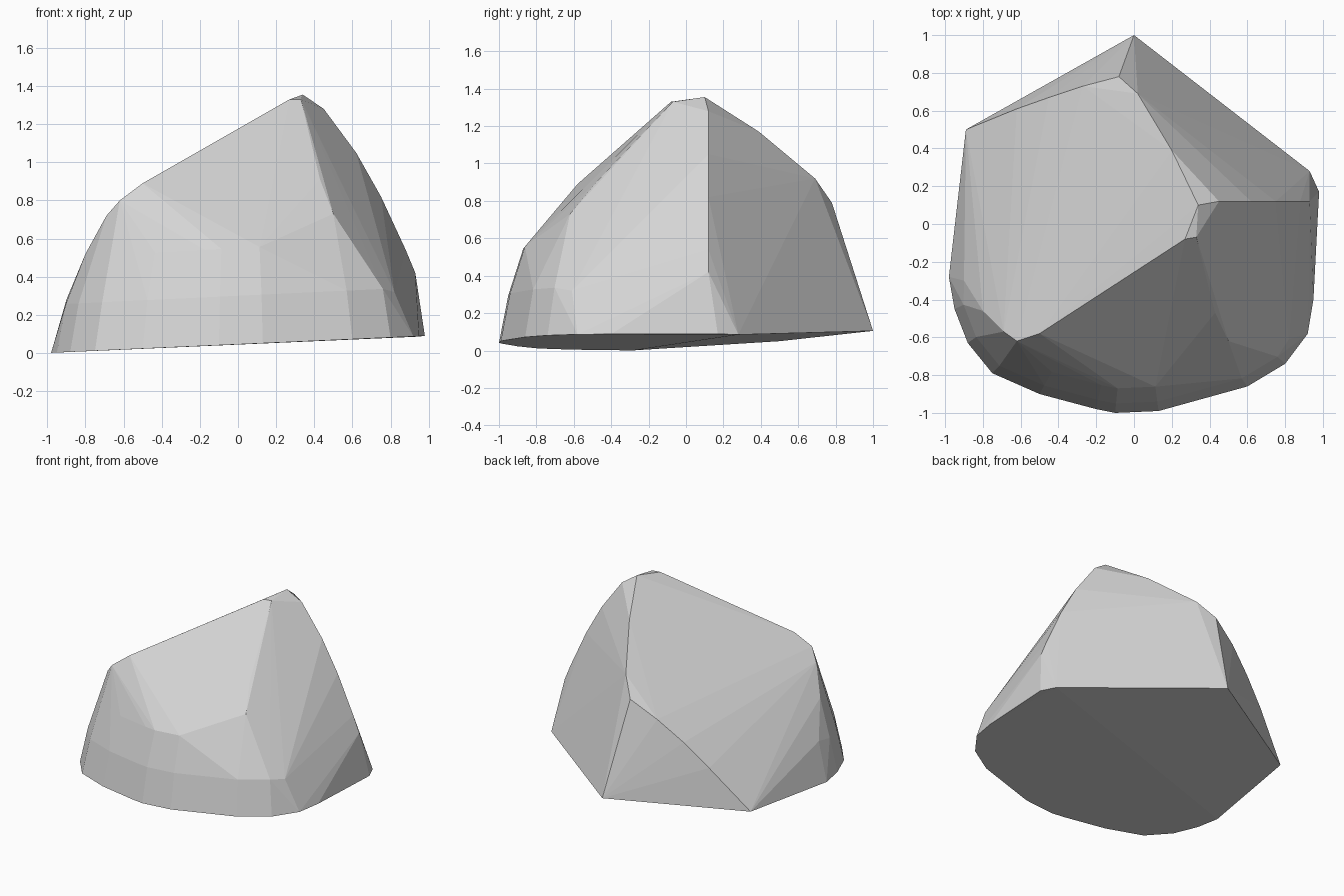
import bpy
import bmesh
import math
from mathutils import Vector

default_cube = bpy.data.objects.get("Cube")
if default_cube:
    bpy.data.objects.remove(default_cube, do_unlink=True)


def make_material(name, colour):
    material = bpy.data.materials.new(name)
    material.use_nodes = True
    material.diffuse_color = colour
    shader = material.node_tree.nodes["Principled BSDF"]
    shader.inputs["Base Color"].default_value = colour
    shader.inputs["Roughness"].default_value = 0.9
    return material


def ring(outline, scale, height):
    """Shrink the outline and lift it, tilted like the underside."""
    return [Vector((x * scale, y * scale, height + 0.045 * x)) for x, y in outline]


def hull_object(name, points, material):
    """Wrap a faceted solid around the given points."""
    mesh = bpy.data.meshes.new(name)
    bm = bmesh.new()
    for point in points:
        bm.verts.new(point)
    result = bmesh.ops.convex_hull(bm, input=bm.verts)
    loose = set(result["geom_interior"] + result["geom_unused"])
    bmesh.ops.delete(bm, geom=[g for g in loose if isinstance(g, bmesh.types.BMVert)],
                     context="VERTS")
    bmesh.ops.dissolve_limit(bm, angle_limit=math.radians(1.5),
                             verts=bm.verts, edges=bm.edges)
    bmesh.ops.recalc_face_normals(bm, faces=bm.faces)
    bm.to_mesh(mesh)
    bm.free()
    mesh.materials.append(material)
    obj = bpy.data.objects.new(name, mesh)
    bpy.context.collection.objects.link(obj)
    return obj


stone = make_material("pale grey stone", (0.66, 0.66, 0.66, 1.0))

# Rounded front skirt, narrowing as it rises
rim = [(-0.98, -0.28), (-0.95, -0.45), (-0.88, -0.63), (-0.75, -0.79),
       (-0.5, -0.9), (-0.2, -0.98), (-0.1, -1), (0.13, -0.99), (0.6, -0.86),
       (0.8, -0.74), (0.92, -0.58), (0.95, -0.4), (0.98, 0.17)]
skirt = ring(rim, 1, 0.045) + ring(rim[1:-3], 0.95, 0.3) + ring(rim[2:-5], 0.87, 0.55)

# Straight broken corners of the base
base_corners = [(0.93, 0.28, 0.085), (0, 1, 0.105),
                (-0.89, 0.5, 0.05), (-0.96, -0.1, 0.01)]

# Curved edge where the slab drops to the left of the skirt
slab_edge = [(-0.9, -0.3, 0.28), (-0.8, -0.46, 0.52), (-0.69, -0.57, 0.72)]

# Crest between the front face and the long sloping slab
crest = [(-0.62, -0.62, 0.8), (-0.5, -0.58, 0.89), (0.13, -0.2, 1.21),
         (0.27, -0.08, 1.33), (0.34, 0.1, 1.355)]

# Ridge between the front face and the right face, then down to the base
front_ridge = [(0.33, -0.07, 1.33), (0.37, -0.25, 1.14), (0.43, -0.47, 0.91),
               (0.5, -0.62, 0.73), (0.68, -0.62, 0.5), (0.82, -0.61, 0.32)]

# Upright edge where the right face meets the back wall
side_edge = [(0.45, 0.12, 1.28), (0.62, 0.12, 1.05), (0.75, 0.12, 0.82),
             (0.88, 0.12, 0.54), (0.93, 0.12, 0.42)]

# Broken rim between the slab and the back walls
back_rim = [(0.2, 0.39, 1.17), (0.02, 0.69, 0.92), (-0.08, 0.78, 0.79),
            (-0.27, 0.73, 0.67), (-0.45, 0.67, 0.52), (-0.62, 0.61, 0.35)]

points = skirt + [Vector(p) for group in
                  (base_corners, slab_edge, crest, front_ridge, side_edge, back_rim)
                  for p in group]
hull_object("rock", points, stone)
